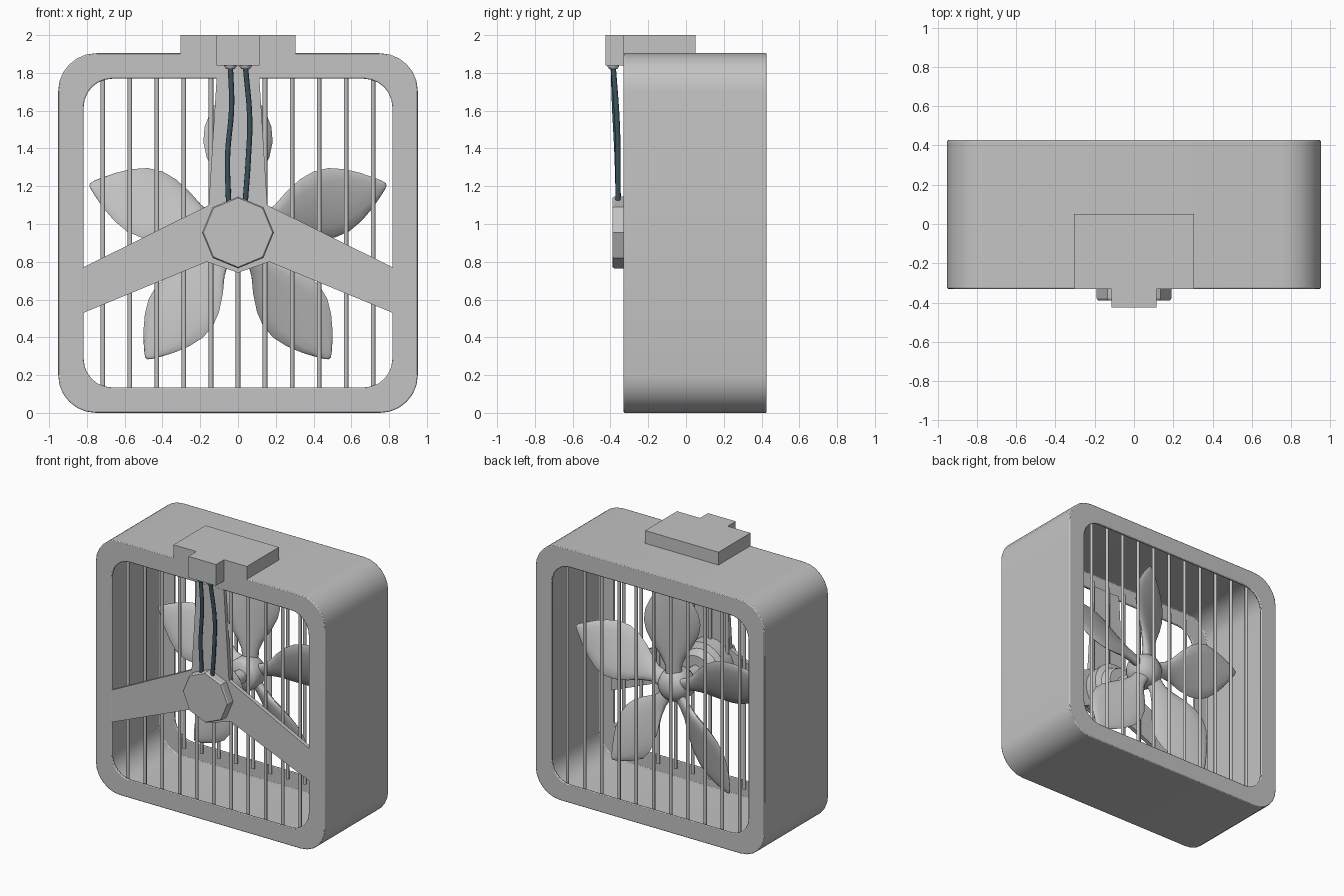
import bpy, bmesh, math
from mathutils import Matrix, Vector

if "Cube" in bpy.data.objects:
    bpy.data.objects.remove(bpy.data.objects["Cube"])


def material(name, rgb):
    m = bpy.data.materials.new(name)
    m.diffuse_color = (*rgb, 1)
    m.use_nodes = True
    m.node_tree.nodes["Principled BSDF"].inputs["Base Color"].default_value = m.diffuse_color
    return m


GREY = material("grey_plastic", (0.55, 0.55, 0.55))
DARK = material("dark_cable", (0.045, 0.085, 0.11))


def finish(name, bm, mat=GREY, bevel=0.0, angle=35):
    bmesh.ops.recalc_face_normals(bm, faces=bm.faces)
    me = bpy.data.meshes.new(name)
    bm.to_mesh(me)
    bm.free()
    ob = bpy.data.objects.new(name, me)
    bpy.context.collection.objects.link(ob)
    me.materials.append(mat)
    if bevel:
        b = ob.modifiers.new("bevel", 'BEVEL')
        b.width, b.segments, b.limit_method = bevel, 2, 'ANGLE'
        b.angle_limit = math.radians(40)
    bpy.ops.object.select_all(action='DESELECT')
    ob.select_set(True)
    bpy.context.view_layer.objects.active = ob
    bpy.ops.object.shade_smooth_by_angle(angle=math.radians(angle))
    return ob


def loft(bm, loops, cyclic=False, caps=True):
    rings = [[bm.verts.new(p) for p in loop] for loop in loops]
    n = len(rings[0])
    pairs = list(zip(rings, rings[1:]))
    if cyclic:
        pairs.append((rings[-1], rings[0]))
    for a, b in pairs:
        for i in range(n):
            j = (i + 1) % n
            bm.faces.new((a[i], a[j], b[j], b[i]))
    if caps and not cyclic:
        bm.faces.new(rings[0])
        bm.faces.new(rings[-1])


def rounded_square(half, r, y, zc=0.952, seg=6):
    pts = []
    for q, (sx, sz) in enumerate(((1, 1), (-1, 1), (-1, -1), (1, -1))):
        for k in range(seg + 1):
            a = math.pi / 2 * (q + k / seg)
            pts.append((sx * (half - r) + r * math.cos(a), y,
                        zc + sz * (half - r) + r * math.sin(a)))
    return pts


def prism(name, outline, z0, z1, bevel=0.008):
    bm = bmesh.new()
    loft(bm, [[(x, y, z) for x, y in outline] for z in (z0, z1)])
    return finish(name, bm, bevel=bevel)


def turned(name, profile, n, zc=0.955, bevel=0.0, angle=35):
    """Solid around the y axis from (y, radius) pairs, one vertex on top."""
    bm = bmesh.new()
    loft(bm, [[(r * math.sin(2 * math.pi * i / n), y, zc + r * math.cos(2 * math.pi * i / n))
               for i in range(n)] for y, r in profile])
    return finish(name, bm, bevel=bevel, angle=angle)


# Housing: thin hollow shell with a lip round the front and back openings
bm = bmesh.new()
loft(bm, [rounded_square(*l) for l in (
    (0.952, 0.2, -0.33), (0.952, 0.2, 0.427),
    (0.817, 0.15, 0.427), (0.817, 0.15, 0.41),
    (0.938, 0.186, 0.41), (0.938, 0.186, -0.313),
    (0.817, 0.15, -0.313), (0.817, 0.15, -0.33))], cyclic=True)
finish("housing", bm, bevel=0.006)

# Grille bars, front and back
for side, y in (("front", -0.285), ("back", 0.385)):
    bm = bmesh.new()
    for i in range(-5, 6):
        loft(bm, [[(i * 0.143 + 0.012 * math.cos(a * math.pi / 4), y + 0.012 * math.sin(a * math.pi / 4), z)
                   for a in range(8)] for z in (0.09, 1.81)])
    finish(side + "_grille_bars", bm, angle=50)

# Three-armed front bracket
right = [(0.112, 1.79), (0.155, 1.1), (0.83, 0.765), (0.83, 0.525), (0.165, 0.8)]
outline = right + [(0, 0.742)] + [(-x, z) for x, z in reversed(right)]
bm = bmesh.new()
loft(bm, [[(x, y, z) for x, z in outline] for y in (-0.329, -0.299)])
finish("front_bracket", bm)

# Motor, shaft and octagonal cap
turned("motor_cap", [(-0.39, 0.183), (-0.38, 0.19), (-0.32, 0.19)], 8, angle=20)
turned("motor", [(-0.3, 0.19), (-0.2, 0.19), (-0.18, 0.15), (-0.12, 0.12)], 24)
turned("shaft", [(-0.14, 0.05), (0.15, 0.05)], 16)
turned("fan_hub", [(0.03, 0.1), (0.06, 0.12), (0.15, 0.12), (0.19, 0.1), (0.215, 0.065), (0.225, 0.02)],
       24, angle=60)

# Five leaf-shaped blades: (radius, half width, half thickness, pitch in degrees)
stations = [(0.07, 0.055, 0.035, 35), (0.16, 0.06, 0.033, 32), (0.23, 0.09, 0.03, 29),
            (0.31, 0.14, 0.028, 26), (0.40, 0.182, 0.026, 24), (0.48, 0.198, 0.025, 22),
            (0.56, 0.188, 0.023, 20), (0.64, 0.152, 0.02, 18), (0.71, 0.107, 0.017, 17),
            (0.77, 0.06, 0.013, 16), (0.81, 0.025, 0.009, 15), (0.825, 0.007, 0.004, 15)]
for k in range(5):
    turn = Matrix.Rotation(math.radians(72 * k), 3, 'Y')
    loops = []
    for r, w, t, pitch in stations:
        p = math.radians(pitch)
        loop = []
        for i in range(14):
            a = 2 * math.pi * i / 14
            u, v = w * math.cos(a), t * math.sin(a)
            q = turn @ Vector((u * math.cos(p) - v * math.sin(p),
                               0.14 + 0.05 * r + u * math.sin(p) + v * math.cos(p), r))
            loop.append((q.x, q.y, q.z + 0.955))
        loops.append(loop)
    bm = bmesh.new()
    loft(bm, loops)
    finish("fan_blade_%d" % (k + 1), bm, angle=70)

# T-shaped control box on top, with the connector block hanging at its front
prism("control_box", [(-0.305, 0.05), (-0.305, -0.33), (-0.115, -0.33), (-0.115, -0.425),
                      (0.115, -0.425), (0.115, -0.33), (0.305, -0.33), (0.305, 0.05)], 1.898, 2.0, 0)
prism("connector_block", [(-0.115, -0.332), (-0.115, -0.425), (0.115, -0.425), (0.115, -0.332)],
      1.84, 1.91, 0)

# Cable plugs and cables
paths = {"left": [(-0.04, -0.385, 1.83), (-0.034, -0.378, 1.62), (-0.055, -0.365, 1.36), (-0.05, -0.358, 1.11)],
         "right": [(0.04, -0.385, 1.83), (0.062, -0.365, 1.55), (0.055, -0.36, 1.35), (0.038, -0.36, 1.11)]}
for side, pts in paths.items():
    x = pts[0][0]
    bm = bmesh.new()
    loft(bm, [[(x + r * math.cos(i * math.pi / 5), -0.385 + r * math.sin(i * math.pi / 5), z)
               for i in range(10)] for z, r in ((1.85, 0.033), (1.835, 0.033), (1.82, 0.022))])
    finish(side + "_cable_plug", bm)
    cu = bpy.data.curves.new(side + "_cable", 'CURVE')
    cu.dimensions, cu.bevel_depth, cu.bevel_resolution = '3D', 0.014, 2
    cu.use_fill_caps = True
    sp = cu.splines.new('BEZIER')
    sp.bezier_points.add(len(pts) - 1)
    for bp, p in zip(sp.bezier_points, pts):
        bp.co = p
        bp.handle_left_type = bp.handle_right_type = 'AUTO'
    cu.materials.append(DARK)
    bpy.context.collection.objects.link(bpy.data.objects.new(side + "_cable", cu))
